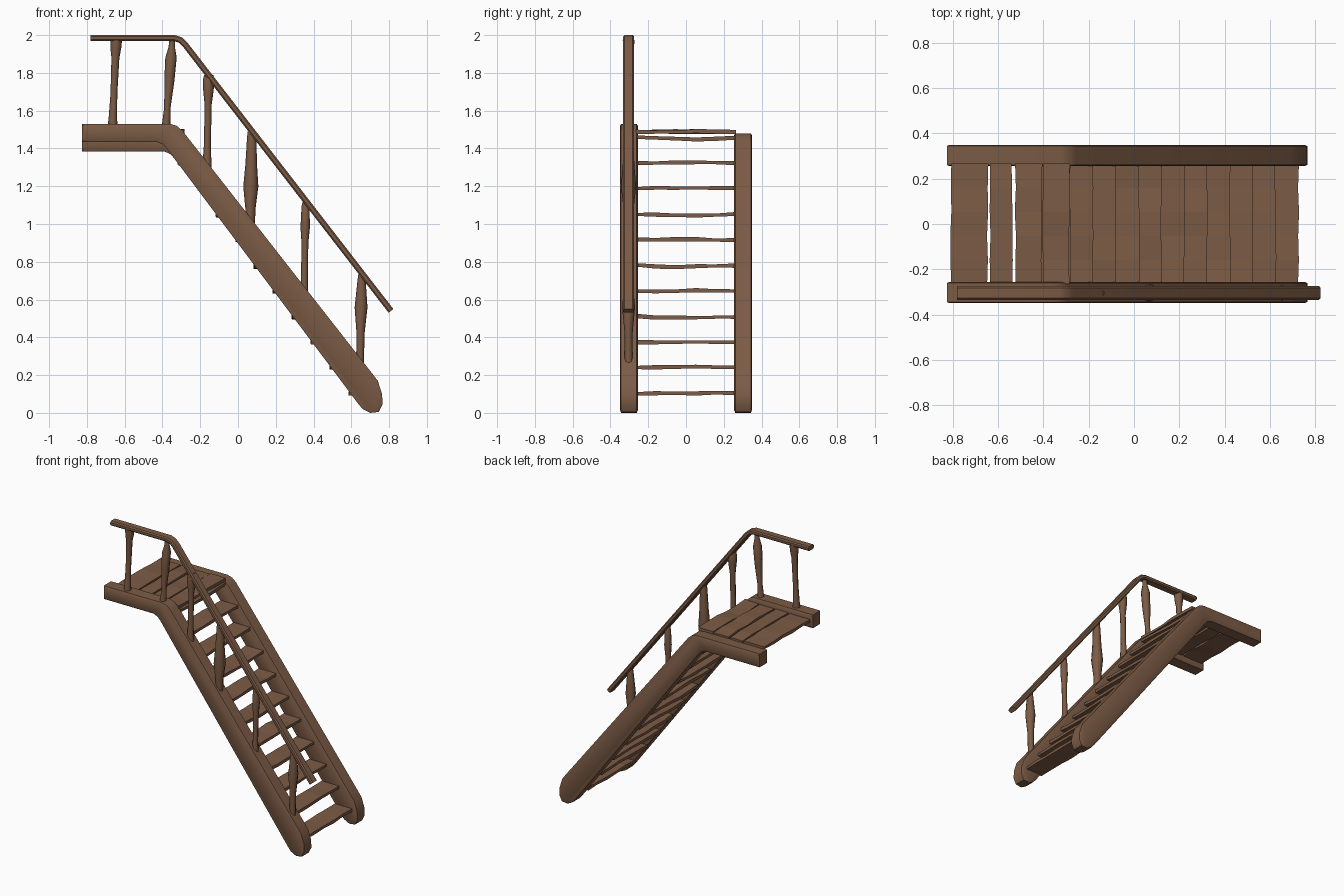
import bpy, bmesh, math, random
from mathutils import Vector

if "Cube" in bpy.data.objects:
    bpy.data.objects.remove(bpy.data.objects["Cube"])

random.seed(4)
wood = bpy.data.materials.new("wood")
wood.diffuse_color = (0.2, 0.105, 0.06, 1)
wood.use_nodes = True
wood.node_tree.nodes["Principled BSDF"].inputs["Base Color"].default_value = wood.diffuse_color


def finish(bm, name, smooth=None):
    bmesh.ops.recalc_face_normals(bm, faces=bm.faces)
    me = bpy.data.meshes.new(name)
    bm.to_mesh(me)
    bm.free()
    ob = bpy.data.objects.new(name, me)
    bpy.context.collection.objects.link(ob)
    me.materials.append(wood)
    if smooth:
        bpy.ops.object.select_all(action='DESELECT')
        ob.select_set(True)
        bpy.context.view_layer.objects.active = ob
        bpy.ops.object.shade_smooth_by_angle(angle=math.radians(smooth))
    return ob


def loft(bm, rings):
    """Skin a list of closed rings and cap both ends."""
    loops = [[bm.verts.new(p) for p in r] for r in rings]
    n = len(loops[0])
    for a, b in zip(loops, loops[1:]):
        for i in range(n):
            j = (i + 1) % n
            bm.faces.new((a[i], a[j], b[j], b[i]))
    return bm.faces.new(loops[0]), bm.faces.new(loops[-1])


# Stringers: side profile extruded in y, with a thin bevelled border
upper = [(-0.825, 1.53), (-0.36, 1.53), (-0.325, 1.52), (-0.295, 1.495)]
foot = [(0.69, 0.235), (0.74, 0.17), (0.763, 0.10), (0.765, 0.045),
        (0.745, 0.005), (0.70, 0.0), (0.66, 0.02), (0.635, 0.05)]
lower = [(-0.37, 1.39), (-0.395, 1.42), (-0.43, 1.435), (-0.825, 1.435)]


def stringer(name, y0, y1, drop):
    def shift(pts):
        return [(x if x < -0.8 else x + 0.76 * drop, z - drop) for x, z in pts]
    prof = shift(upper) + foot + shift(lower)
    bm = bmesh.new()
    caps = loft(bm, [[(x, y, z) for x, z in prof] for y in (y0, y1)])
    bmesh.ops.recalc_face_normals(bm, faces=bm.faces)
    bmesh.ops.inset_individual(bm, faces=list(caps), thickness=0.014, depth=0.006)
    finish(bm, name, 30)


stringer("front_stringer", -0.343, -0.261, 0)
stringer("back_stringer", 0.261, 0.343, 0.05)


# Worn boards: thin, slightly sagging planks running across in y
def board(name, x0, x1, z, y0, y1, thick=0.02, sag=0.008):
    def j(s):
        return random.uniform(-s, s)
    rings = []
    for k in range(6):
        t = k / 5
        y = y0 + (y1 - y0) * t
        dz = -sag * math.sin(math.pi * t) + j(0.003)
        a, b, h = x0 + j(0.003), x1 + j(0.003), thick / 2 + j(0.002)
        rings.append([(a, y, z + dz - h), (b, y, z + dz - h),
                      (b, y, z + dz + h), (a, y, z + dz + h)])
    bm = bmesh.new()
    loft(bm, rings)
    finish(bm, name)


for i in range(11):
    front = 0.725 - 0.1005 * i
    board(f"tread_{i + 1}", front - 0.137, front, 0.104 + 0.1355 * i,
          -0.265, 0.265, sag=random.uniform(-0.005, 0.01))

for i, (a, b) in enumerate([(-0.807, -0.645), (-0.635, -0.537),
                            (-0.523, -0.407), (-0.402, -0.285)]):
    board(f"landing_plank_{i + 1}", a, b, 1.486, -0.265, 0.266, sag=-0.003)

# Handrail: rounded flat section swept along a bent path
RAIL_Y = -0.304
path = [Vector(p) for p in [(-0.78, 1.984), (-0.335, 1.984), (-0.305, 1.974),
                            (-0.28, 1.950), (0.81, 0.540)]]
section = [(-0.03, -0.008), (-0.022, -0.016), (0.022, -0.016), (0.03, -0.008),
           (0.03, 0.008), (0.022, 0.016), (-0.022, 0.016), (-0.03, 0.008)]
rings = []
for i, p in enumerate(path):
    d_in = (p - path[max(i - 1, 0)]).normalized()
    d_out = (path[min(i + 1, len(path) - 1)] - p).normalized()
    d = (d_in + d_out).normalized()
    n = Vector((-d.y, d.x))
    rings.append([(p.x + n.x * h, RAIL_Y + w, p.y + n.y * h) for w, h in section])
bm = bmesh.new()
loft(bm, rings)
finish(bm, "handrail", 35)

# Balusters: (top x, top z, bottom x, bottom z, [(fraction from top, radius)])
balusters = [
    (-0.645, 1.975, -0.665, 1.50, [(0, .031), (.09, .029), (.2, .021), (.6, .018), (.85, .022), (1, .027)]),
    (-0.348, 1.975, -0.382, 1.50, [(0, .016), (.08, .017), (.2, .030), (.45, .027), (.75, .017), (1, .024)]),
    (-0.155, 1.79, -0.165, 1.27, [(0, .024), (.05, .030), (.15, .028), (.3, .019), (.7, .018), (1, .026)]),
    (0.073, 1.49, 0.064, 0.98, [(0, .022), (.08, .025), (.35, .031), (.57, .040), (.8, .027), (1, .025)]),
    (0.358, 1.125, 0.350, 0.62, [(0, .014), (.06, .021), (.28, .025), (.45, .018), (.8, .018), (1, .022)]),
    (0.655, 0.74, 0.645, 0.22, [(0, .017), (.08, .022), (.35, .034), (.62, .021), (1, .021)]),
]
SIDES = 8
for i, (tx, tz, bx, bz, prof) in enumerate(balusters):
    rings = []
    for t, r in prof:
        cx, cz = tx + (bx - tx) * t, tz + (bz - tz) * t
        rings.append([(cx + r * math.cos(a), RAIL_Y + r * math.sin(a), cz)
                      for a in (2 * math.pi * k / SIDES for k in range(SIDES))])
    bm = bmesh.new()
    loft(bm, rings)
    finish(bm, f"baluster_{i + 1}", 50)
